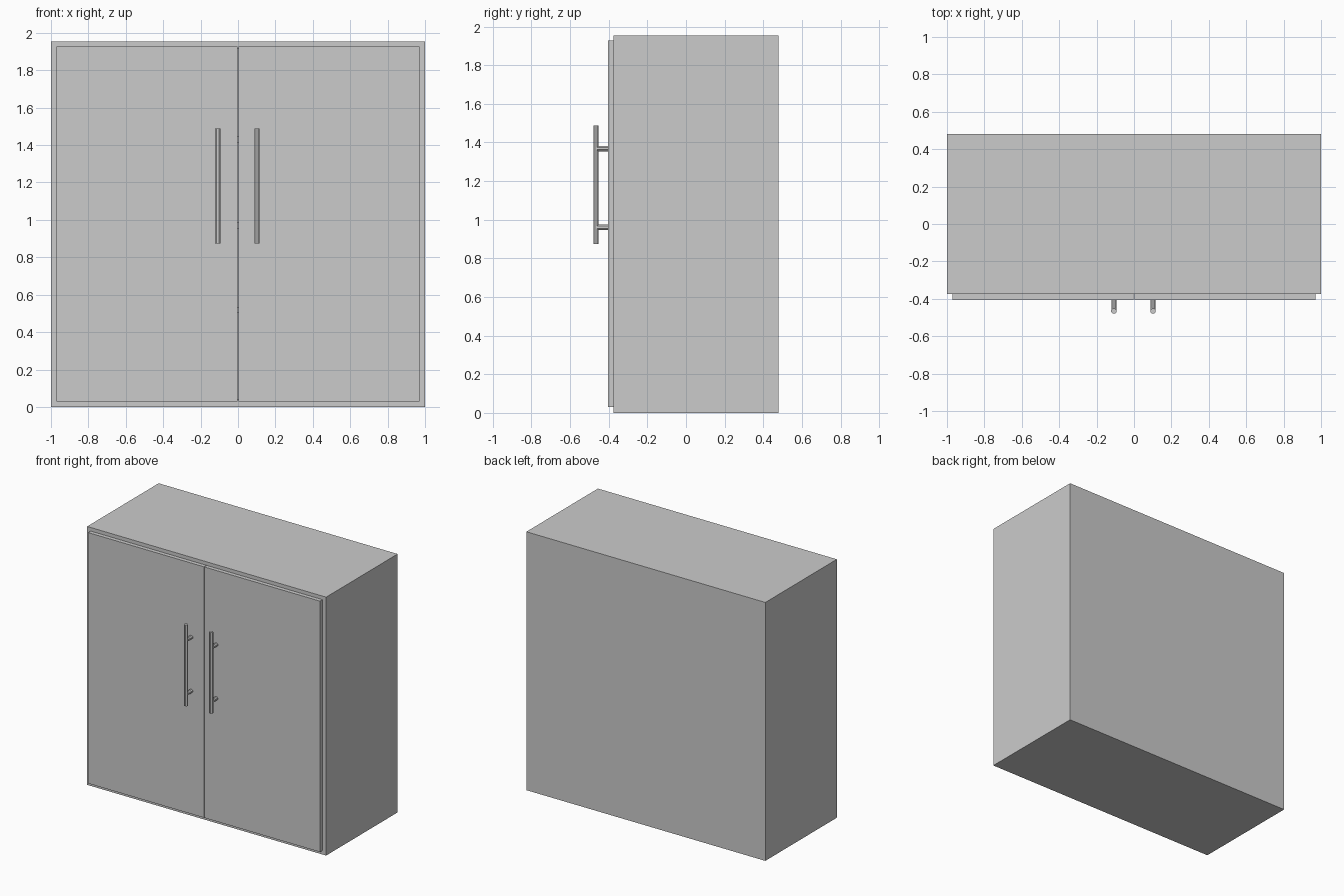
import bpy
import math

if "Cube" in bpy.data.objects:
    bpy.data.objects.remove(bpy.data.objects["Cube"])


def box(name, x0, x1, y0, y1, z0, z1):
    bpy.ops.mesh.primitive_cube_add(size=1, location=((x0 + x1) / 2, (y0 + y1) / 2, (z0 + z1) / 2))
    ob = bpy.context.object
    ob.name = name
    ob.scale = (x1 - x0, y1 - y0, z1 - z0)
    bpy.ops.object.transform_apply(location=False, rotation=False, scale=True)
    return ob


def rod(name, loc, radius, length, along_y=False):
    # eight-sided rod with a flat facing the viewer
    bpy.ops.mesh.primitive_cylinder_add(vertices=8, radius=radius, depth=length, location=loc,
                                        rotation=(0, 0, math.pi / 8))
    ob = bpy.context.object
    ob.name = name
    bpy.ops.object.transform_apply(location=False, rotation=True, scale=False)
    if along_y:
        ob.rotation_euler = (math.pi / 2, 0, 0)
    return ob


FRONT, BACK, DOOR, HEIGHT, T = -0.375, 0.48, -0.405, 1.955, 0.04

# Carcass: full-width top and bottom, with sides and back between
box("bottom_panel", -1, 1, FRONT, BACK, 0, T)
box("top_panel", -1, 1, FRONT, BACK, HEIGHT - T, HEIGHT)
box("left_side", -1, -1 + T, FRONT, BACK, T, HEIGHT - T)
box("right_side", 1 - T, 1, FRONT, BACK, T, HEIGHT - T)
box("back_panel", -1 + T, 1 - T, BACK - T, BACK, T, HEIGHT - T)

# Shelves behind the doors
for i, z in enumerate((0.52, 0.97, 1.43)):
    box(f"shelf_{i + 1}", -1 + T, 1 - T, FRONT + 0.01, BACK - T, z - 0.015, z + 0.015)

# Doors with a hairline gap
box("left_door", -0.97, -0.002, DOOR, FRONT, 0.03, 1.928)
box("right_door", 0.002, 0.97, DOOR, FRONT, 0.03, 1.928)

# Bar handles on two posts each
for side, x in (("left", -0.108), ("right", 0.102)):
    rod(f"{side}_handle_bar", (x, -0.466, 1.181), 0.0148, 0.614)
    for pos, z in (("lower", 0.961), ("upper", 1.368)):
        rod(f"{side}_{pos}_handle_post", (x, -0.433, z), 0.0145, 0.06, along_y=True)
